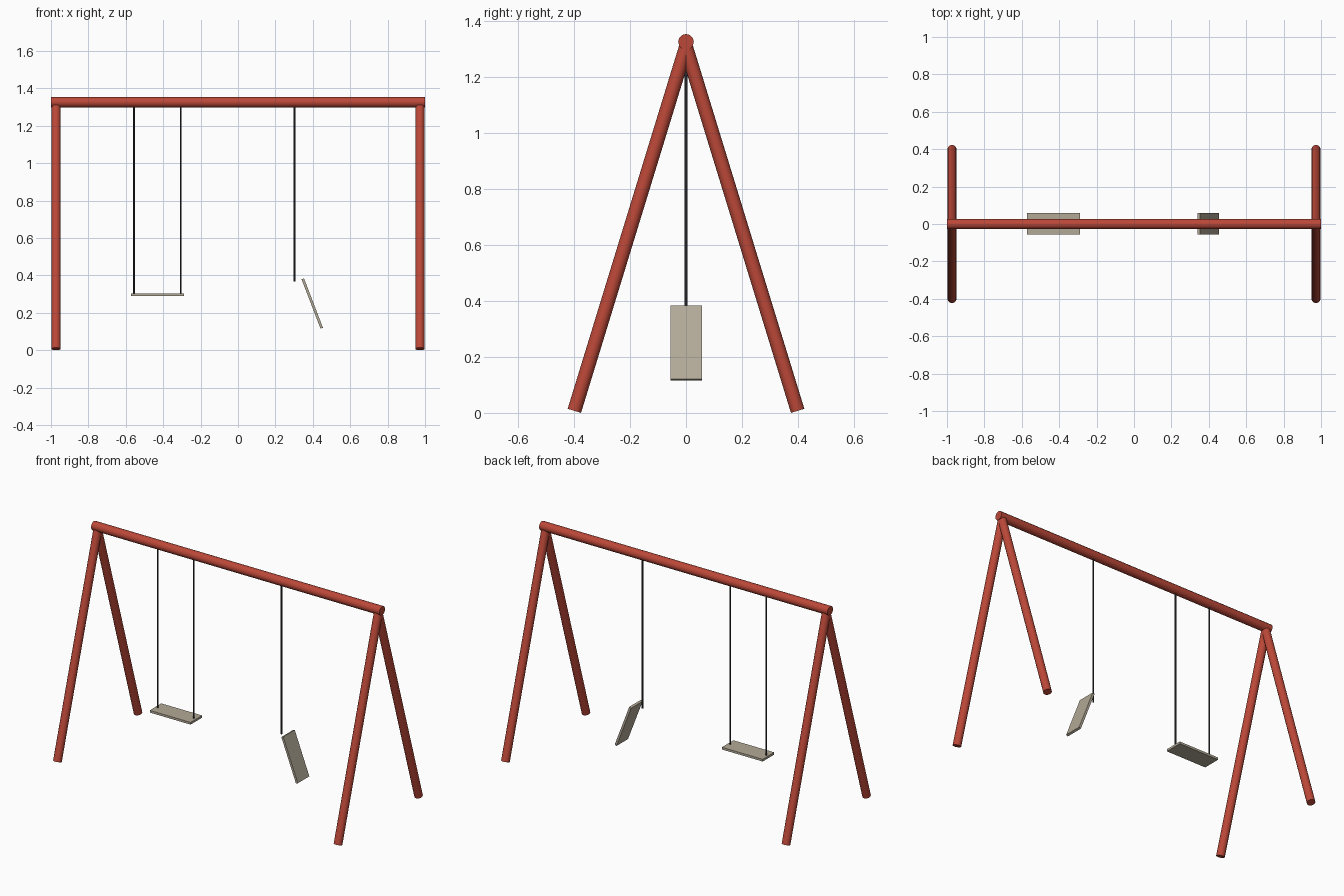
import bpy, math
from mathutils import Vector

if "Cube" in bpy.data.objects:
    bpy.data.objects.remove(bpy.data.objects["Cube"])


def material(name, color):
    m = bpy.data.materials.new(name)
    m.diffuse_color = color
    m.use_nodes = True
    m.node_tree.nodes["Principled BSDF"].inputs["Base Color"].default_value = m.diffuse_color
    return m


RED = material("red_paint", (0.5, 0.065, 0.04, 1))
TAN = material("seat_tan", (0.45, 0.40, 0.31, 1))
DARK = material("dark_metal", (0.03, 0.03, 0.035, 1))


def rod(name, a, b, radius, sides, mat):
    a, b = Vector(a), Vector(b)
    d = b - a
    bpy.ops.mesh.primitive_cylinder_add(vertices=sides, radius=radius,
                                        depth=d.length, location=(a + b) / 2)
    o = bpy.context.object
    o.rotation_euler = d.to_track_quat('Z', 'Y').to_euler()
    o.name = name
    o.data.materials.append(mat)
    bpy.ops.object.shade_smooth_by_angle(angle=math.radians(50))
    return o


def seat(name, loc, tilt):
    bpy.ops.mesh.primitive_cube_add(size=1, location=loc,
                                    rotation=(0, math.radians(tilt), 0))
    o = bpy.context.object
    o.name = name
    o.scale = (0.283, 0.114, 0.014)
    o.data.materials.append(TAN)


# Top beam
BEAM_Z = 1.326
rod("top_beam", (-1, 0, BEAM_Z), (1, 0, BEAM_Z), 0.028, 12, RED)

# A-frame legs, one pair at each end
for sx, side in ((-1, "left"), (1, "right")):
    for sy, face in ((-1, "front"), (1, "back")):
        rod(f"{face}_{side}_leg", (sx * 0.973, sy * 0.399, 0.0073),
            (sx * 0.973, 0, 1.308), 0.025, 12, RED)

# Ropes: two on the intact swing, one left on the broken swing
for name, x, z in (("left_swing_outer_rope", -0.556, 0.296),
                   ("left_swing_inner_rope", -0.306, 0.296),
                   ("broken_swing_rope", 0.302, 0.367)):
    rod(name, (x, 0, z), (x, 0, BEAM_Z - 0.01), 0.0048, 8, DARK)

# Seats: level one and the broken hanging one
seat("left_seat", (-0.431, 0.001, 0.296), 0)
seat("broken_seat", (0.397, 0.001, 0.25), 69)
